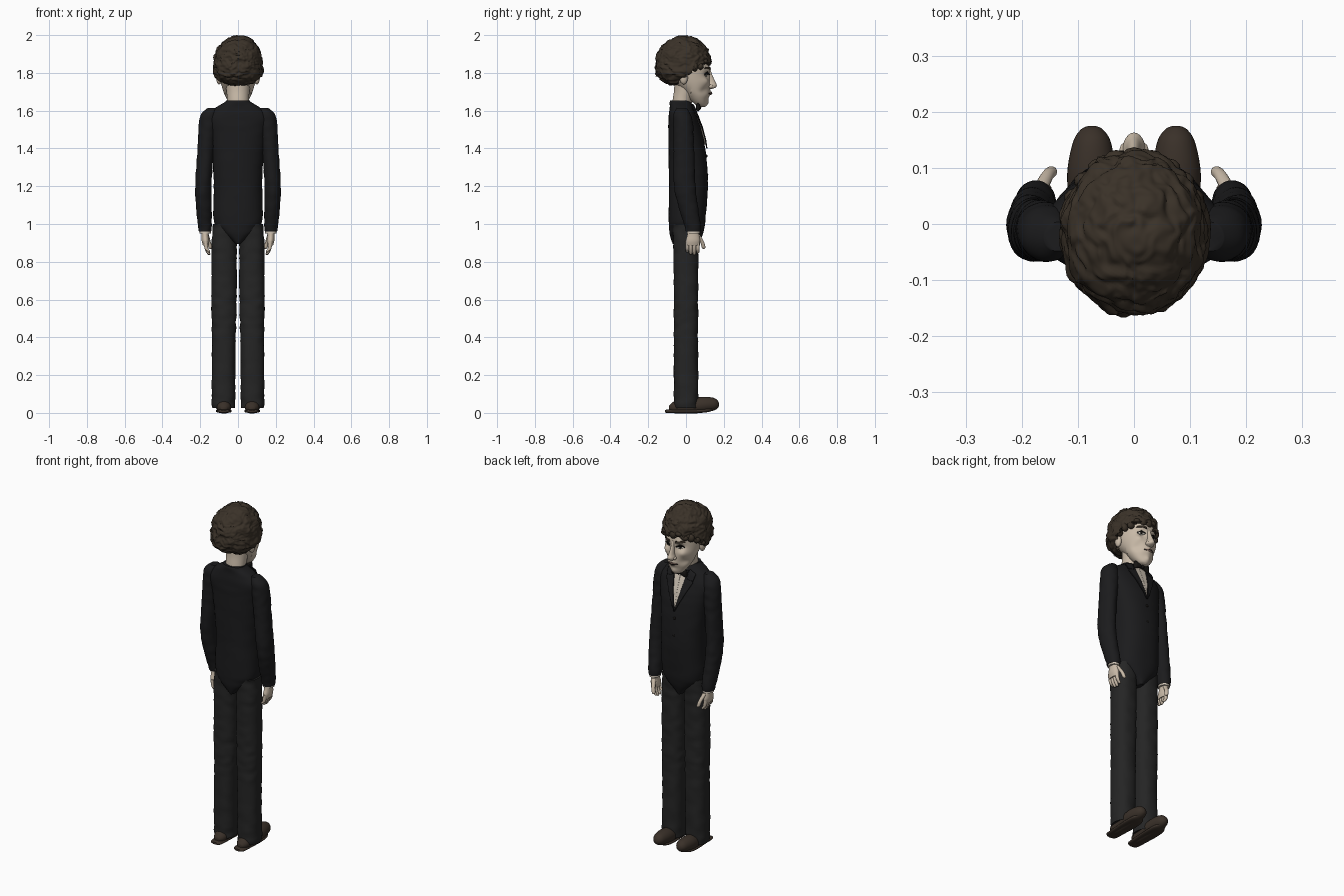
import bpy, bmesh, math
from mathutils import Vector, noise
from mathutils.bvhtree import BVHTree

cube = bpy.data.objects.get("Cube")
if cube:
    bpy.data.objects.remove(cube)


def material(name, *rgb):
    m = bpy.data.materials.new(name)
    m.use_nodes = True
    m.diffuse_color = (*rgb, 1)
    bsdf = m.node_tree.nodes["Principled BSDF"]
    bsdf.inputs["Base Color"].default_value = (*rgb, 1)
    bsdf.inputs["Roughness"].default_value = 0.8
    return m


SKIN = material("skin", .58, .49, .39)
HAIR = material("dark brown hair", .042, .031, .021)
JACKET = material("black jacket", .011, .011, .012)
TROUSERS = material("charcoal trousers", .018, .018, .018)
LEATHER = material("brown leather", .042, .030, .022)
SHIRT = material("cream shirt", .62, .55, .46)
WHITE = material("eye white", .7, .67, .6)
DARK = material("near black", .008, .007, .006)
LIP = material("lip", .38, .25, .2)
parts = []


def finish(bm, name, mat, mirror=False):
    bmesh.ops.recalc_face_normals(bm, faces=bm.faces)
    me = bpy.data.meshes.new(name)
    bm.to_mesh(me)
    bm.free()
    me.materials.append(mat)
    ob = bpy.data.objects.new(name, me)
    bpy.context.collection.objects.link(ob)
    if mirror:
        ob.modifiers.new("mirror", 'MIRROR').use_mirror_merge = False
    parts.append(ob)
    return ob


def spline(rows, steps):
    """Smooth interpolation through the given rows."""
    out = []
    for i in range(len(rows) - 1):
        p = [rows[max(0, min(len(rows) - 1, i + k))] for k in (-1, 0, 1, 2)]
        for s in range(steps):
            t = s / steps
            out.append([.5 * (2 * b + (c - a) * t + (2 * a - 5 * b + 4 * c - d) * t * t
                        + (3 * b - a - 3 * c + d) * t ** 3) for a, b, c, d in zip(*p)])
    return out + [rows[-1]]


def loft(name, mat, rings, axis="z", steps=6, sides=32, power=1, crumple=0, mirror=False):
    """Rings are (position on axis, radius a, radius b, centre a, centre b)."""
    bm = bmesh.new()
    loops = []
    for t, ra, rb, ca, cb in spline(rings, steps):
        loop = []
        for k in range(sides):
            c, s = math.cos(math.tau * k / sides), math.sin(math.tau * k / sides)
            a = ra * math.copysign(abs(c) ** power, c)
            b = rb * math.copysign(abs(s) ** power, s)
            n = 1 + crumple * noise.noise(Vector((c * 1.2, s * 1.2, t * 28)))
            a, b = ca + a * n, cb + b * n
            co = {"x": (t, a, b), "y": (a, t, b), "z": (a, b, t)}[axis]
            loop.append(bm.verts.new(co))
        loops.append(loop)
    for lo, hi in zip(loops, loops[1:]):
        for k in range(sides):
            j = (k + 1) % sides
            bm.faces.new((lo[k], lo[j], hi[j], hi[k]))
    bm.faces.new(loops[0])
    bm.faces.new(loops[-1])
    return finish(bm, name, mat, mirror)


def ball(name, mat, centre, size, mirror=False, sub=3):
    bm = bmesh.new()
    bmesh.ops.create_icosphere(bm, subdivisions=sub, radius=1)
    for v in bm.verts:
        v.co = Vector(c + s * u for c, s, u in zip(centre, size, v.co))
    return finish(bm, name, mat, mirror)


def plate(name, mat, quad, target, lift, mirror=True, n=14):
    """Thin patch spanning four (x, z) corners, laid on the face-side surface."""
    me = target.data
    tree = BVHTree.FromPolygons([v.co for v in me.vertices], [p.vertices for p in me.polygons])
    a, b, c, d = (Vector(q) for q in quad)
    bm = bmesh.new()
    grid = []
    for i in range(n + 1):
        row = []
        for j in range(n + 1):
            p = a.lerp(b, i / n).lerp(d.lerp(c, i / n), j / n)
            hit = tree.ray_cast(Vector((p.x, 1, p.y)), Vector((0, -1, 0)))[0]
            row.append(bm.verts.new((p.x, (hit.y if hit else 0) + lift, p.y)))
        grid.append(row)
    for i in range(n):
        for j in range(n):
            bm.faces.new((grid[i][j], grid[i + 1][j], grid[i + 1][j + 1], grid[i][j + 1]))
    ob = finish(bm, name, mat, mirror)
    solid = ob.modifiers.new("thickness", 'SOLIDIFY')
    solid.thickness, solid.offset = .006, 0
    return ob


# Clothing
jacket = loft("jacket", JACKET, [
    (.895, .015, .07, 0, 0), (.93, .06, .083, 0, 0), (.97, .105, .092, 0, .003),
    (1.03, .13, .098, 0, .006), (1.2, .128, .103, 0, .013), (1.35, .135, .1, 0, .008),
    (1.48, .15, .09, 0, -.003), (1.56, .162, .076, 0, -.016), (1.61, .125, .064, 0, -.023),
    (1.645, .07, .056, 0, -.03), (1.655, .062, .05, 0, -.032)],
    power=.85, crumple=.025, sides=48)
loft("trouser_legs", TROUSERS, [
    (.035, .058, .06, .078, 0), (.06, .062, .064, .077, 0), (.4, .063, .064, .075, 0),
    (.6, .067, .064, .074, 0), (.85, .067, .066, .073, 0), (1.0, .064, .07, .07, 0)],
    power=.85, crumple=.07, steps=14, mirror=True)
loft("sleeves", JACKET, [
    (.96, .033, .038, .175, .038), (1.0, .037, .044, .176, .033), (1.1, .042, .052, .181, .01),
    (1.22, .043, .057, .183, -.008), (1.4, .044, .054, .17, -.012), (1.52, .05, .052, .158, -.014),
    (1.58, .046, .045, .15, -.02), (1.615, .025, .026, .135, -.023)],
    crumple=.06, steps=10, mirror=True)
loft("shirt_cuffs", SHIRT, [(.95, .03, .034, .174, .04), (.97, .03, .034, .174, .04)], mirror=True)
plate("shirt_front", SHIRT, [(0, 1.42), (0, 1.42), (.05, 1.615), (0, 1.63)], jacket, .003)
plate("lapels", JACKET, [(.002, 1.4), (.06, 1.52), (.085, 1.57), (.045, 1.63)], jacket, .009)
plate("collar", JACKET, [(.05, 1.585), (.085, 1.58), (.09, 1.615), (.05, 1.635)], jacket, .011)
for i in range(3):
    z = 1.36 - .1 * i
    ball("jacket_button", DARK, (0, .112 - .004 * abs(i - 1), z), (.008, .006, .008), sub=2)

# Bow tie
loft("bow_tie_wings", DARK, [
    (0, .008, .008, .062, 1.618), (.015, .01, .012, .066, 1.618),
    (.04, .011, .022, .064, 1.618), (.048, .007, .02, .061, 1.618)], axis="x", mirror=True)
ball("bow_tie_knot", DARK, (0, .069, 1.618), (.011, .012, .013))

# Shoes
loft("shoe_uppers", LEATHER, [
    (-.09, .015, .012, .075, .025), (-.06, .036, .032, .075, .03), (.02, .04, .04, .075, .036),
    (.09, .043, .042, .076, .043), (.145, .034, .034, .075, .046), (.168, .02, .02, .075, .045),
    (.175, .006, .007, .075, .044)], axis="y", mirror=True)
loft("shoe_soles", LEATHER, [
    (-.11, .018, .006, .075, .008), (-.095, .034, .009, .075, .009), (-.03, .038, .009, .075, .009),
    (.06, .042, .01, .075, .01), (.115, .037, .01, .075, .014), (.145, .018, .008, .075, .022)],
    axis="y", power=.75, mirror=True)

# Hands
loft("palms", SKIN, [
    (.885, .015, .034, .17, .034), (.91, .02, .038, .172, .036),
    (.94, .019, .032, .174, .038), (.98, .02, .024, .174, .038)], mirror=True)
for i, low in enumerate((.85, .838, .836, .845)):
    y = .006 + .019 * i
    loft("finger", SKIN, [
        (low, .003, .003, .152, y), (low + .006, .008, .008, .155, y),
        (.87, .01, .0095, .167, y), (.91, .011, .01, .172, y)], sides=12, steps=4, mirror=True)
loft("thumbs", SKIN, [
    (.868, .004, .004, .145, .094), (.876, .01, .01, .147, .093),
    (.905, .011, .011, .155, .085), (.945, .013, .013, .168, .06)], sides=14, mirror=True)

# Neck and head
loft("neck", SKIN, [(1.6, .058, .052, 0, -.025), (1.66, .057, .052, 0, -.018),
                    (1.71, .062, .058, 0, -.005), (1.78, .07, .06, 0, 0)])
head = loft("head", SKIN, [
    (1.62, .012, .016, 0, .083), (1.63, .033, .03, 0, .078), (1.66, .058, .05, 0, .065),
    (1.70, .077, .072, 0, .053), (1.76, .093, .105, 0, .022), (1.83, .101, .132, 0, -.008),
    (1.9, .098, .125, 0, -.015), (1.95, .07, .085, 0, -.02), (1.965, .02, .03, 0, -.02)],
    steps=10, sides=96)
# Soft sculpting: (x, z, spread, push) for sockets, brows, cheeks, hollows, chin, lips
FEATURES = [(.04, 1.79, .02, -.014), (.04, 1.822, .018, .008), (.062, 1.755, .02, .01),
            (.06, 1.705, .022, -.012), (0, 1.645, .018, .008), (0, 1.692, .018, .008)]
for v in head.data.vertices:
    if v.co.y > .03:
        x, z = abs(v.co.x), v.co.z
        v.co.y += sum(push * math.exp(-((x - fx) ** 2 + (z - fz) ** 2) / (w * w))
                      for fx, fz, w, push in FEATURES)
loft("nose", SKIN, [
    (1.715, .012, .016, 0, .122), (1.722, .02, .026, 0, .13), (1.735, .02, .032, 0, .131),
    (1.755, .014, .026, 0, .128), (1.79, .011, .022, 0, .117), (1.825, .012, .015, 0, .112)], sides=24)
ball("nostril_wings", SKIN, (.016, .13, 1.728), (.01, .015, .01), mirror=True)
ball("ears", SKIN, (.1, -.012, 1.775), (.016, .022, .036), mirror=True)

# Painted face details
plate("eye_whites", WHITE, [(.022, 1.788), (.04, 1.781), (.06, 1.79), (.041, 1.801)], head, .003)
plate("irises", DARK, [(.035, 1.785), (.045, 1.785), (.045, 1.799), (.035, 1.799)], head, .006, n=4)
plate("upper_lids", DARK, [(.02, 1.79), (.041, 1.8), (.041, 1.806), (.02, 1.794)], head, .005)
plate("outer_lids", DARK, [(.041, 1.8), (.063, 1.79), (.063, 1.794), (.041, 1.806)], head, .005)
plate("eyebrows", HAIR, [(.018, 1.817), (.066, 1.822), (.06, 1.832), (.02, 1.828)], head, .004)
plate("lips", LIP, [(0, 1.683), (.03, 1.69), (.03, 1.692), (0, 1.7)], head, .002)
plate("mouth_line", DARK, [(0, 1.69), (.032, 1.69), (.032, 1.692), (0, 1.692)], head, .005)

# Curly hair: lumpy ball, tucked inside the head below the hairline
hair = ball("hair", HAIR, (0, 0, 0), (1, 1, 1), sub=6)
for v in hair.data.vertices:
    u = v.co.copy()
    wave = Vector((u.x * 3, u.y * 3, u.z * 5))
    wave += .6 * noise.noise_vector(u * 3)
    lump = 1 + .075 * noise.noise(wave) + .04 * noise.noise(wave * 2.3)
    flare = 1 + .3 * max(0, -u.z)
    p = Vector((u.x * .127 * flare, u.y * .144 * flare, u.z * .135)) * lump
    p += Vector((0, -.014, 1.862))
    edge = 1.735 + .115 * max(0, min(1, (p.y + .05) / .13))
    edge += .012 * noise.noise(u * 9)
    if p.z < edge and p.y > -.06:
        p = Vector((p.x * .62, -.02 + (p.y + .02) * .62, 1.83 + (p.z - 1.83) * .5))
    v.co = p
rise = 2 - max(v.co.z for v in hair.data.vertices)
for v in hair.data.vertices:
    v.co.z += rise

# Loose curls along the hairline
for i in range(11):
    a = math.pi * (i + .5) / 11
    x, y = .113 * math.cos(a), -.005 + .125 * math.sin(a)
    z = 1.80 + .065 * math.sin(a) + .008 * math.sin(i * 2.4)
    ball("hair_curl", HAIR, (x, y, z), (.022, .017, .02 + .006 * math.sin(i * 1.7)), sub=2)

# Smooth shading with crisp rims
bpy.ops.object.select_all(action='DESELECT')
for ob in parts:
    ob.select_set(True)
bpy.context.view_layer.objects.active = jacket
bpy.ops.object.shade_smooth_by_angle(angle=math.radians(50))
